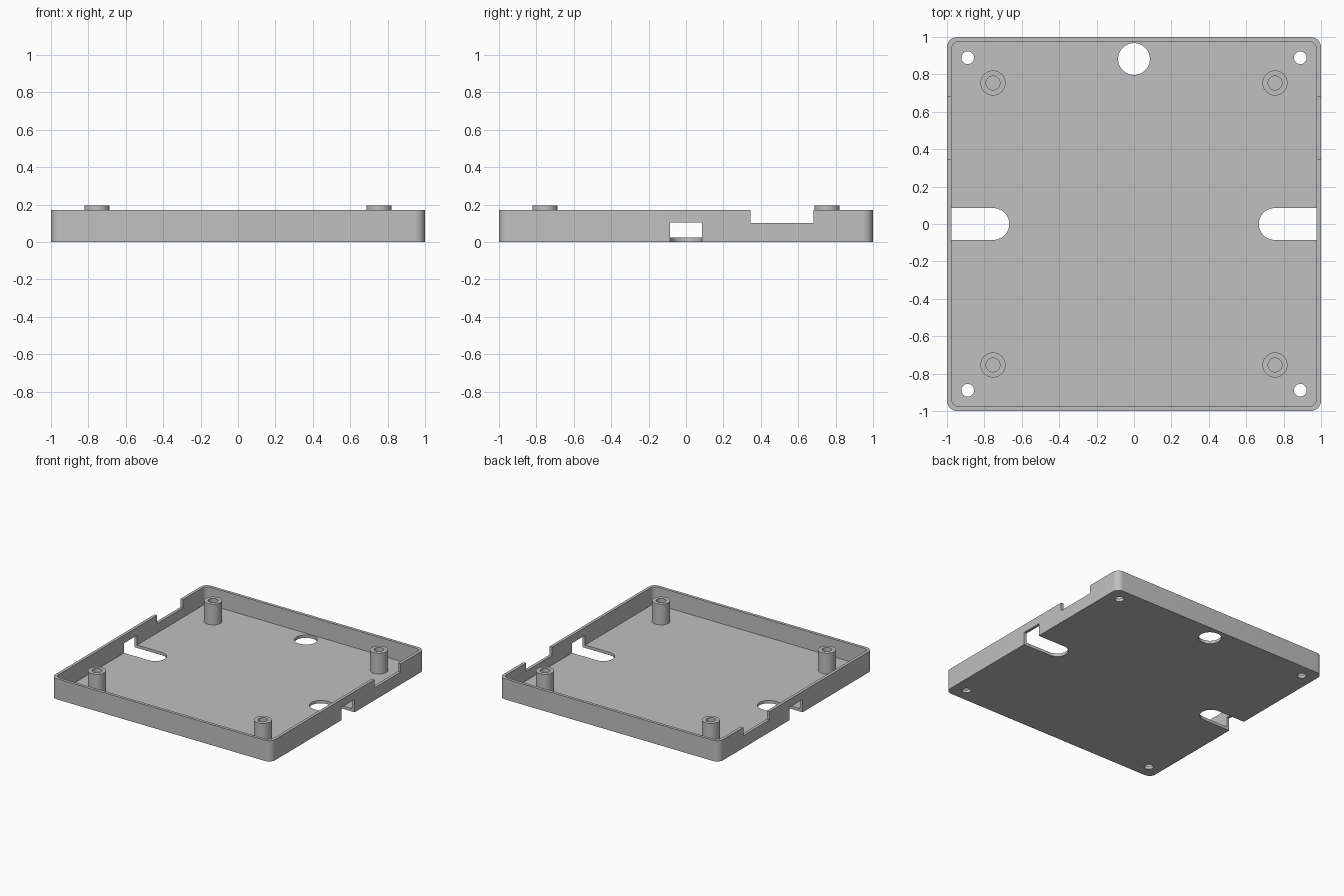
import bpy, bmesh
from math import sin, cos, pi
from mathutils import Vector
from mathutils.geometry import tessellate_polygon

cube = bpy.data.objects.get("Cube")
if cube:
    bpy.data.objects.remove(cube, do_unlink=True)

WALL = 0.024                  # wall and floor thickness
RIM = 0.17                    # height of the wall
BOSS_TOP = 0.194
SLOT, SLOT_TOP = 0.085, 0.104
NOTCH, NOTCH_FLOOR = (0.345, 0.683), 0.102

grey = bpy.data.materials.new("plain grey")
grey.use_nodes = True
colour = (0.53, 0.53, 0.53, 1)
grey.diffuse_color = colour
grey.node_tree.nodes["Principled BSDF"].inputs["Base Color"].default_value = colour


def arc(cx, cy, r, start, end, steps):
    angles = [start + (end - start) * i / steps for i in range(steps + 1)]
    return [(cx + r * cos(a), cy + r * sin(a)) for a in angles]


def circle(cx, cy, r):
    return arc(cx, cy, r, 0, 2 * pi, 48)[:-1]


def tray_outline(half, r):
    """Rounded square, with extra points where the side walls are cut."""
    c = half - r
    breaks = (-SLOT, SLOT) + NOTCH
    corners = [arc(x, y, r, i * pi / 2, (i + 1) * pi / 2, 10)
               for i, (x, y) in enumerate([(c, c), (-c, c), (-c, -c), (c, -c)])]
    right_side = [(-half, y) for y in reversed(breaks)]
    left_side = [(half, y) for y in breaks]
    return corners[0] + corners[1] + right_side + corners[2] + corners[3] + left_side


def quad(bm, p, q, z0, z1):
    points = [(*p, z0), (*q, z0), (*q, z1), (*p, z1)]
    bm.faces.new([bm.verts.new(v) for v in points])


def band(bm, path, z0, z1):
    for p, q in zip(path, path[1:]):
        quad(bm, p, q, z0, z1)


def bridge(bm, p, q, p_in, q_in, z):
    bm.faces.new([bm.verts.new((*v, z)) for v in (p, q, q_in, p_in)])


def plate(bm, outlines, z):
    """Flat sheet with holes."""
    loops = [[Vector((x, y, z)) for x, y in loop] for loop in outlines]
    verts = [bm.verts.new(v) for loop in loops for v in loop]
    for triangle in tessellate_polygon(loops):
        bm.faces.new([verts[i] for i in triangle])


def finish(bm, name):
    bmesh.ops.remove_doubles(bm, verts=bm.verts[:], dist=0.00005)
    bmesh.ops.recalc_face_normals(bm, faces=bm.faces[:])
    for face in bm.faces:
        face.smooth = True
    for edge in bm.edges:
        edge.smooth = len(edge.link_faces) == 2 and edge.calc_face_angle() < 0.5
    mesh = bpy.data.meshes.new(name)
    bm.to_mesh(mesh)
    bm.free()
    mesh.materials.append(grey)
    bpy.context.scene.collection.objects.link(bpy.data.objects.new(name, mesh))


def span(p, q):
    """Bottom and top of the wall between two neighbouring outline points."""
    middle = (p[1] + q[1]) / 2
    if abs(middle) < 0.01:
        return SLOT_TOP, RIM
    if abs(middle - sum(NOTCH) / 2) < 0.01:
        return 0, NOTCH_FLOOR
    return 0, RIM


# Tray walls, with a cable slot and a rim notch in each side
tray = bmesh.new()
outer = tray_outline(1, 0.055)
inner = tray_outline(1 - WALL, 0.042)
spans = [span(p, q) for p, q in zip(outer, outer[1:] + outer[:1])]
for i, (low, high) in enumerate(spans):
    j = (i + 1) % len(outer)
    quad(tray, outer[i], outer[j], low, high)
    quad(tray, inner[i], inner[j], max(low, WALL), high)
    bridge(tray, outer[i], outer[j], inner[i], inner[j], high)
    if low:
        bridge(tray, outer[i], outer[j], inner[i], inner[j], low)
    # Upright ends of the slots and notches
    for a, b in zip(spans[i - 1], spans[i]):
        if a != b:
            quad(tray, outer[i], inner[i], min(a, b), max(a, b))

# Tray floor, with the slots running in from both sides
slot = ([(1 - WALL, -SLOT)] + arc(0.752, 0, SLOT, -pi / 2, -3 * pi / 2, 24)
        + [(1 - WALL, SLOT)])


def floor_outline(loop):
    points = []
    for (x, y), (low, high) in zip(loop, spans):
        points.append((x, y))
        if low:
            side = 1 if x > 0 else -1
            points += [(side * px, side * py) for px, py in slot if px < abs(x) - 0.001]
    return points


# Large hole near the back wall and four corner screw holes
holes = [circle(0, 0.882, 0.085)]
holes += [circle(x, y, 0.034) for x in (-0.889, 0.889) for y in (-0.889, 0.889)]
plate(tray, [floor_outline(outer)] + holes, 0)
plate(tray, [floor_outline(inner)] + holes, WALL)
for hole in holes:
    band(tray, hole + hole[:1], 0, WALL)
for side in (-1, 1):
    band(tray, [(side * x, side * y) for x, y in slot], 0, WALL)
finish(tray, "tray")

# Hollow standoffs
for sx, side_name in ((-1, "right"), (1, "left")):
    for sy, end_name in ((-1, "front"), (1, "back")):
        boss = bmesh.new()
        rings = [circle(sx * 0.754, sy * 0.754, r) for r in (0.067, 0.037)]
        rings = [ring + ring[:1] for ring in rings]
        for ring in rings:
            band(boss, ring, WALL, BOSS_TOP)
        wide, narrow = rings
        for i in range(len(wide) - 1):
            bridge(boss, wide[i], wide[i + 1], narrow[i], narrow[i + 1], BOSS_TOP)
        finish(boss, f"standoff_{end_name}_{side_name}")
